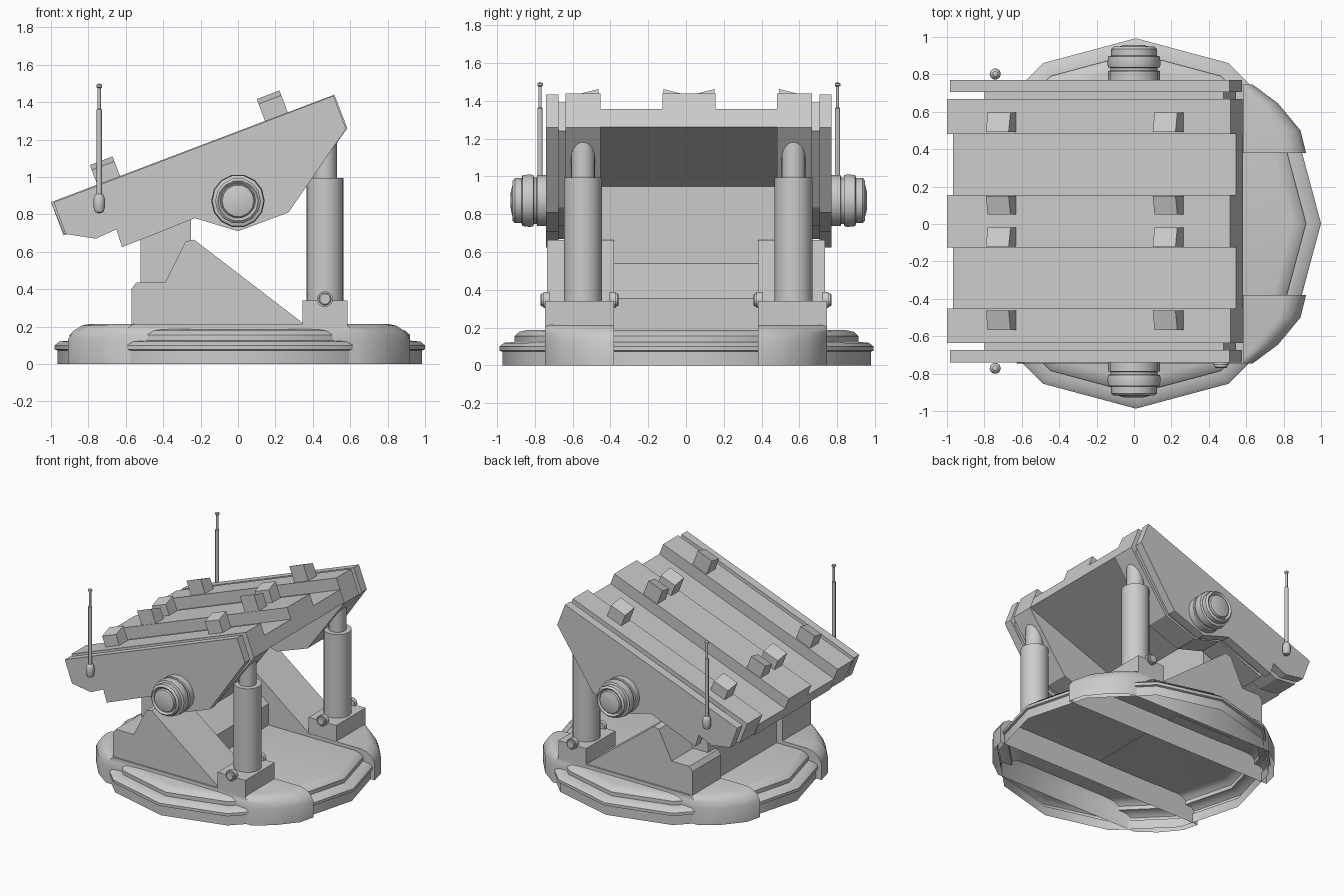
import bpy, bmesh, math
from mathutils import Vector, Matrix

if "Cube" in bpy.data.objects:
    bpy.data.objects.remove(bpy.data.objects["Cube"])

YC = 0.015                       # centre line of the tilting bed
ANG = math.atan2(0.575, 1.515)   # bed slope
U = Vector((math.cos(ANG), 0, math.sin(ANG)))
N = Vector((-math.sin(ANG), 0, math.cos(ANG)))
O = Vector((-1.0, 0, 0.865))     # top rear corner of the bed


def finish(name, bm, smooth=None):
    bmesh.ops.remove_doubles(bm, verts=bm.verts, dist=1e-5)
    bmesh.ops.recalc_face_normals(bm, faces=bm.faces)
    me = bpy.data.meshes.new(name)
    bm.to_mesh(me)
    bm.free()
    ob = bpy.data.objects.new(name, me)
    bpy.context.collection.objects.link(ob)
    if smooth:
        bpy.ops.object.select_all(action='DESELECT')
        ob.select_set(True)
        bpy.context.view_layer.objects.active = ob
        bpy.ops.object.shade_smooth_by_angle(angle=math.radians(smooth))
    return ob


def loft(bm, rings, caps=(True, True)):
    rows = [[bm.verts.new(p) for p in r] for r in rings]
    n = len(rows[0])
    for a, b in zip(rows, rows[1:]):
        for i in range(n):
            j = (i + 1) % n
            bm.faces.new((a[i], a[j], b[j], b[i]))
    if caps[0]:
        bm.faces.new(rows[0][::-1])
    if caps[1]:
        bm.faces.new(rows[-1])


def extrude(name, pts, y0, y1):
    """Side profile (x, z) extruded along y."""
    bm = bmesh.new()
    loft(bm, [[(x, y, z) for x, z in pts] for y in sorted((y0, y1))])
    return finish(name, bm)


def bed_box(name, u0, u1, n0, n1, y0, y1, n1b=None):
    """Box in the tilted bed frame; n1b gives a different top height at y1."""
    tops = (n1, n1 if n1b is None else n1b)
    bm = bmesh.new()
    loft(bm, [[O + U * u + N * n + Vector((0, y, 0))
               for u, n in ((u0, n0), (u1, n0), (u1, t), (u0, t))]
              for y, t in zip((y0, y1), tops)])
    return finish(name, bm)


def lathe(name, prof, seg, loc, axis='Z', smooth=40):
    """Profile (radius, height) turned round an axis."""
    bm = bmesh.new()
    rot = {'Z': Matrix(), 'Y': Matrix.Rotation(-math.pi / 2, 4, 'X'),
           '-Y': Matrix.Rotation(math.pi / 2, 4, 'X')}[axis]
    vs = [bm.verts.new((r, 0, h)) for r, h in prof]
    es = [bm.edges.new(p) for p in zip(vs, vs[1:])]
    bmesh.ops.spin(bm, geom=vs + es, cent=(0, 0, 0), axis=(0, 0, 1),
                   angle=2 * math.pi, steps=seg)
    bmesh.ops.transform(bm, matrix=Matrix.Translation(loc) @ rot, verts=bm.verts)
    return finish(name, bm, smooth)


# Twelve-sided base disc, an open shell underneath
lathe("base_disc", [(.975, 0), (.975, .073), (.99, .078), (.99, .1), (.965, .12),
                    (.91, .125), (.91, .155), (.885, .178), (.84, .188), (0, .188)],
      12, (.01, .003, 0))

# Bed profiles
girder = [(-1, .865), (.515, 1.44), (.585, 1.26), (.265, .82), (0, .725),
          (-.23, .79), (-.615, .64), (-.645, .73), (-.76, .68), (-.93, .695)]
plate = [(-.985, .865), (.51, 1.434), (.578, 1.258), (.27, .81), (0, .71),
         (-.23, .78), (-.62, .625), (-.65, .72), (-.76, .67), (-.922, .695)]
spacer = [(-.8, .905), (.478, 1.39), (.545, 1.24), (.25, .835), (0, .74),
          (-.23, .8), (-.6, .67)]

for s, side in ((-1, "front"), (1, "back")):
    # Base bars, open underneath, following the disc outline
    end = [(.915, .38), (.885, .5), (.765, .645), (.63, .745)]
    outline = end + [(-x, y) for x, y in end[::-1]]
    bm = bmesh.new()
    loft(bm, [[(x * k + .005, s * y, z) for x, y in outline]
              for z, k in ((0, 1), (.13, 1), (.175, .97), (.205, .92), (.215, .87))],
         (False, True))
    finish(side + "_base_bar", bm, 40)

    # Wedge support
    extrude(side + "_wedge", [(-.57, .2), (.345, .2), (.345, .22), (-.235, .665),
                              (-.28, .655), (-.39, .435), (-.545, .435), (-.57, .4)],
            s * .38, s * .735)

    # Hydraulic foot, pin stubs with rounded eyes, cylinder and rod
    extrude(side + "_ram_foot", [(.345, .2), (.585, .2), (.585, .34), (.345, .34)],
            s * .382, s * .745)
    for y, axis, lab in ((.742, 1, "outer"), (.385, -1, "inner")):
        lathe(f"{side}_{lab}_ram_pin",
              [(0, -.02), (.043, -.02), (.043, .012), (.034, .012), (.034, .022),
               (.028, .027), (0, .027)],
              12, (.465, s * y, .347), 'Y' if s * axis > 0 else '-Y')
    yr = .012 + s * .557
    lathe(side + "_ram_cylinder", [(0, .25), (.1, .25), (.1, .995), (0, .995)],
          20, (.465, yr, 0))
    lathe(side + "_ram_rod", [(0, .9), (.063, .9), (.063, 1.2), (0, 1.2)],
          20, (.465, yr, 0))

    # Bed side: outer plate, spacer, girder
    extrude(side + "_side_plate", plate, YC + s * .69, YC + s * .755)
    extrude(side + "_side_spacer", spacer, YC + s * .64, YC + s * .695)
    extrude(side + "_girder", girder, YC + s * .467, YC + s * .652)

    # Pivot knob
    lathe(side + "_pivot_knob", [(0, -.02), (.138, -.02), (.138, .048), (.126, .05),
                                 (.126, .065), (.138, .067), (.143, .085), (.138, .125),
                                 (.122, .13), (.122, .165), (.108, .178), (.095, .165),
                                 (.09, .165), (.085, .178), (.05, .187), (0, .188)],
          14, (0, YC + s * .755, .872), 'Y' if s > 0 else '-Y')

    # Antenna with socket, thick and thin rod and ball tip
    lathe(side + "_antenna", [(0, .805), (.022, .812), (.03, .835), (.03, .885),
                              (.022, .905), (.014, .91), (.014, 1.36), (.009, 1.365),
                              (.009, 1.475), (.015, 1.48), (.015, 1.493), (0, 1.5)],
          10, (-.742, YC + s * .787, 0))

    # Guide blocks beside each groove, highest on the groove edge
    for k, (u0, h) in enumerate(((.265, .112), (1.224, .125))):
        for low, high, lab in ((.582, .478, "outer"), (.035, .135, "inner")):
            bed_box(f"{side}_{lab}_guide_block_{k}", u0, u0 + .13, -.02, h - .028,
                    YC + s * low, YC + s * high, h)

# Bed deck and raised centre rail
bed_box("bed_deck", 0, 1.62, -.19, -.09, YC - .47, YC + .47)
bed_box("centre_rail", 0, 1.62, -.1, 0, YC - .14, YC + .14)

# Neck carrying the bed
extrude("neck", [(-.52, .185), (-.52, .9), (-.25, 1.0), (-.25, .54),
                 (0, .355), (0, .185)], YC - .47, YC + .455)
